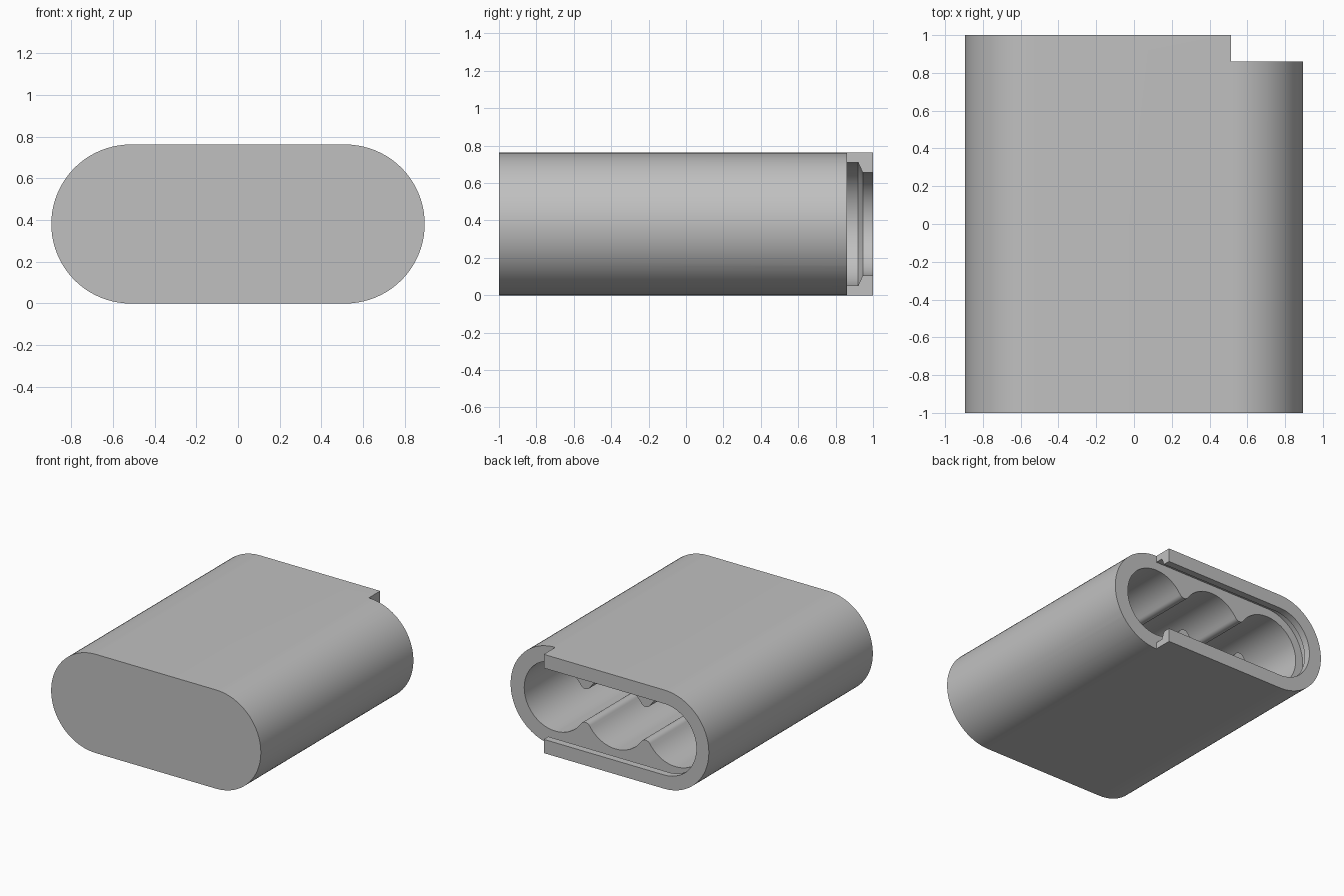
import bpy, bmesh
from math import pi, cos, sin, sqrt, atan2

cube = bpy.data.objects.get("Cube")
if cube:
    bpy.data.objects.remove(cube, do_unlink=True)

PITCH = 0.514      # spacing between neighbouring bores
R_OUT = 0.381      # outer corner radius
MID = R_OUT        # height of the bore axes
R_BORE = 0.265
R_TIP = 0.045      # rounding of the ridges between bores
SHOULDER = 0.86    # where the rail rises above the body


def arc(cx, cz, r, a0, a1, n):
    return [(cx + r * cos(a0 + (a1 - a0) * i / n), cz + r * sin(a0 + (a1 - a0) * i / n))
            for i in range(n + 1)]


def stadium(r, open_end=None):
    left = arc(-PITCH, 0, r, pi / 2, 3 * pi / 2, 40)
    if open_end:
        return left + [(open_end, -r), (open_end, r)]
    return left + arc(PITCH, 0, r, -pi / 2, pi / 2, 40)


def bore_profile():
    # Three circles in a row, joined by rounded ridges
    h = PITCH / 2
    zc = sqrt((R_BORE + R_TIP) ** 2 - h * h)
    a = atan2(zc, h)
    lower = arc(-PITCH, 0, R_BORE, pi, 2 * pi - a, 24)
    lower += arc(-h, -zc, R_TIP, pi - a, a, 12)[1:]
    lower += arc(0, 0, R_BORE, pi + a, 2 * pi - a, 24)[1:]
    lower += arc(h, -zc, R_TIP, pi - a, a, 12)[1:]
    lower += arc(PITCH, 0, R_BORE, pi + a, 2 * pi, 24)[1:]
    return lower + [(x, -z) for x, z in reversed(lower[1:-1])]


def loft(name, sections):
    # Skin matching (x, z) profiles placed along y, closed at both ends
    bm = bmesh.new()
    rings = [[bm.verts.new((x, y, z + MID)) for x, z in pts] for y, pts in sections]
    for a, b in zip(rings, rings[1:]):
        for i in range(len(a)):
            j = (i + 1) % len(a)
            bm.faces.new((a[i], a[j], b[j], b[i]))
    bm.faces.new(rings[0])
    bm.faces.new(rings[-1])
    bmesh.ops.recalc_face_normals(bm, faces=bm.faces)
    mesh = bpy.data.meshes.new(name)
    bm.to_mesh(mesh)
    bm.free()
    obj = bpy.data.objects.new(name, mesh)
    bpy.context.collection.objects.link(obj)
    return obj


grey = bpy.data.materials.new("plain grey")
grey.use_nodes = True
grey.diffuse_color = (0.53, 0.53, 0.53, 1)
grey.node_tree.nodes["Principled BSDF"].inputs["Base Color"].default_value = grey.diffuse_color

# Case body
body = loft("case_body", [(-1, stadium(R_OUT)), (1, stadium(R_OUT))])
body.data.materials.append(grey)

# Cutters: corner notch, undercut lid slot, triple bore
notch = [(PITCH, -0.6), (1.2, -0.6), (1.2, 0.6), (PITCH, 0.6)]
slot = [(SHOULDER, 0.33), (0.92, 0.33), (0.945, 0.275), (1.1, 0.275)]
cutters = [
    loft("notch_cutter", [(SHOULDER, notch), (1.2, notch)]),
    loft("slot_cutter", [(y, stadium(r, 1.1)) for y, r in slot]),
    loft("bore_cutter", [(-0.9, bore_profile()), (0.9, bore_profile())]),
]

bpy.ops.object.select_all(action='DESELECT')
body.select_set(True)
bpy.context.view_layer.objects.active = body
for cutter in cutters:
    cutter.hide_render = True
    mod = body.modifiers.new(cutter.name, 'BOOLEAN')
    mod.operation = 'DIFFERENCE'
    mod.solver = 'EXACT'
    mod.object = cutter
    bpy.ops.object.modifier_apply(modifier=mod.name)
    bpy.data.objects.remove(cutter, do_unlink=True)

bpy.ops.object.shade_smooth_by_angle(angle=pi / 7)
